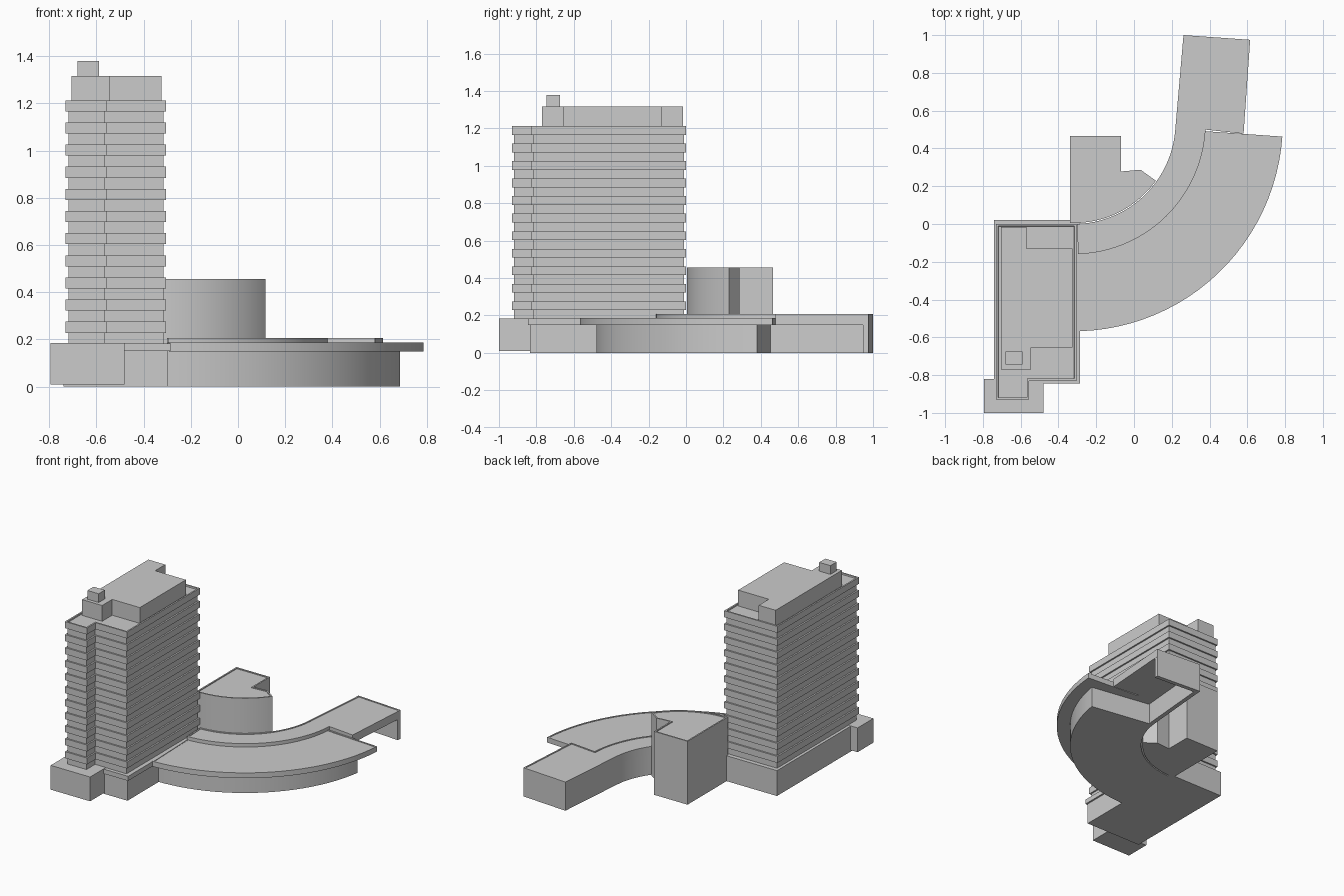
import bpy, bmesh
from math import radians, cos, sin
from mathutils import Vector

if "Cube" in bpy.data.objects:
    bpy.data.objects.remove(bpy.data.objects["Cube"])

CX, CY = -0.32, 0.54          # centre of the curved podium


def rect(x0, y0, x1, y1):
    return [(x0, y0), (x1, y0), (x1, y1), (x0, y1)]


def arc(r, a0, a1, n=24):
    angs = [radians(a0 + (a1 - a0) * i / n) for i in range(n + 1)]
    return [(CX + r * cos(a), CY + r * sin(a)) for a in angs]


def sector(r0, r1, a0, a1):
    return arc(r1, a0, a1) + arc(r0, a1, a0)


def offset(pts, d):
    """Mitred inward offset of a closed outline (counter-clockwise)."""
    if d == 0:
        return pts
    out = []
    for i, p in enumerate(pts):
        p, a, b = Vector(p), Vector(pts[i - 1]), Vector(pts[(i + 1) % len(pts)])
        u, v = (p - a).normalized(), (b - p).normalized()
        n1, n2 = Vector((-u.y, u.x)), Vector((-v.y, v.x))
        q = p + (n1 + n2) * d / (1 + n1.dot(n2))
        out.append((q.x, q.y))
    return out


def loft(name, pts, levels):
    """Stack outline rings; each level is (z, inset)."""
    area = sum(pts[i - 1][0] * p[1] - p[0] * pts[i - 1][1] for i, p in enumerate(pts))
    if area < 0:
        pts = pts[::-1]
    bm = bmesh.new()
    rings = [[bm.verts.new((x, y, z)) for x, y in offset(pts, d)] for z, d in levels]
    n = len(pts)
    for lo, hi in zip(rings, rings[1:]):
        for i in range(n):
            j = (i + 1) % n
            bm.faces.new((lo[i], lo[j], hi[j], hi[i]))
    bm.faces.new(rings[0][::-1])
    bm.faces.new(rings[-1])
    me = bpy.data.meshes.new(name)
    bm.to_mesh(me)
    bm.free()
    ob = bpy.data.objects.new(name, me)
    bpy.context.collection.objects.link(ob)
    bpy.ops.object.select_all(action='DESELECT')
    ob.select_set(True)
    bpy.context.view_layer.objects.active = ob
    bpy.ops.object.shade_smooth_by_angle(angle=radians(30))
    return ob


def prism(name, pts, z0, z1):
    return loft(name, pts, [(z0, 0), (z1, 0)])


def rimmed(name, pts, z0, z1, rim=0.012, drop=0.01):
    """Prism with a low parapet around its roof."""
    return loft(name, pts, [(z0, 0), (z1, 0), (z1, rim), (z1 - drop, rim)])


# Tower: eleven projecting floor bands on one stepped outline, parapet on top
tower = [(-0.73, 0.0), (-0.73, -0.93), (-0.555, -0.93),
         (-0.555, -0.83), (-0.305, -0.83), (-0.305, 0.0)]
levels = [(0.17, 0.011)]
for i in range(11):
    top = 1.213 - 0.0938 * (10 - i)
    levels += [(top - 0.047, 0.011), (top - 0.047, 0), (top, 0), (top, 0.011)]
levels.append((1.203, 0.012))
loft("tower_floors", tower, levels)

# Roof storey and lift shaft
prism("penthouse", [(-0.705, -0.015), (-0.705, -0.77), (-0.545, -0.77), (-0.545, -0.655),
                    (-0.325, -0.655), (-0.325, -0.13), (-0.57, -0.13), (-0.57, -0.015)],
      1.195, 1.317)
prism("lift_shaft", rect(-0.68, -0.745, -0.59, -0.675), 1.31, 1.38)

# Tower podium with its roof slab and corner block
prism("tower_base", rect(-0.74, -0.835, -0.297, 0.02), 0.0, 0.15)
prism("tower_base_slab", rect(-0.74, -0.845, -0.285, 0.02), 0.15, 0.183)
prism("entrance_block", rect(-0.795, -1.0, -0.48, -0.82), 0.01, 0.185)

# Curved podium: recessed walls, overhanging slab
prism("curved_base", sector(0.545, 1.02, -90, -9), 0.0, 0.15)
rimmed("curved_slab", sector(0.69, 1.108, -88.3, -4), 0.148, 0.186, 0.01, 0.004)

# Raised inner roof strip running on into the straight wing
wing_tip_in, wing_tip_out = (0.262, 1.0), (0.615, 0.975)
rimmed("wing_roof", arc(0.54, -88, -5) + [wing_tip_in, wing_tip_out, (0.58, 0.478)]
       + arc(0.70, -3.3, -88), 0.149, 0.207, 0.01, 0.004)

# Walls carrying the open wing: along the inner side and at the far end
prism("wing_inner_wall", arc(0.542, -12, -5, 4) + [(0.263, 0.999), (0.293, 0.996)]
      + arc(0.572, -5, -12, 4), 0.0, 0.15)
prism("wing_end_wall", [(0.262, 1.0), (0.26, 0.97), (0.612, 0.946), (0.614, 0.975)], 0.0, 0.15)

# Hall tucked into the inside of the curve
rimmed("curved_hall", [(-0.338, 0.465), (-0.338, 0.005)] + arc(0.535, -91, -35.5)
       + [(0.035, 0.287), (-0.07, 0.278), (-0.07, 0.465)], 0.0, 0.457, 0.01, 0.006)
